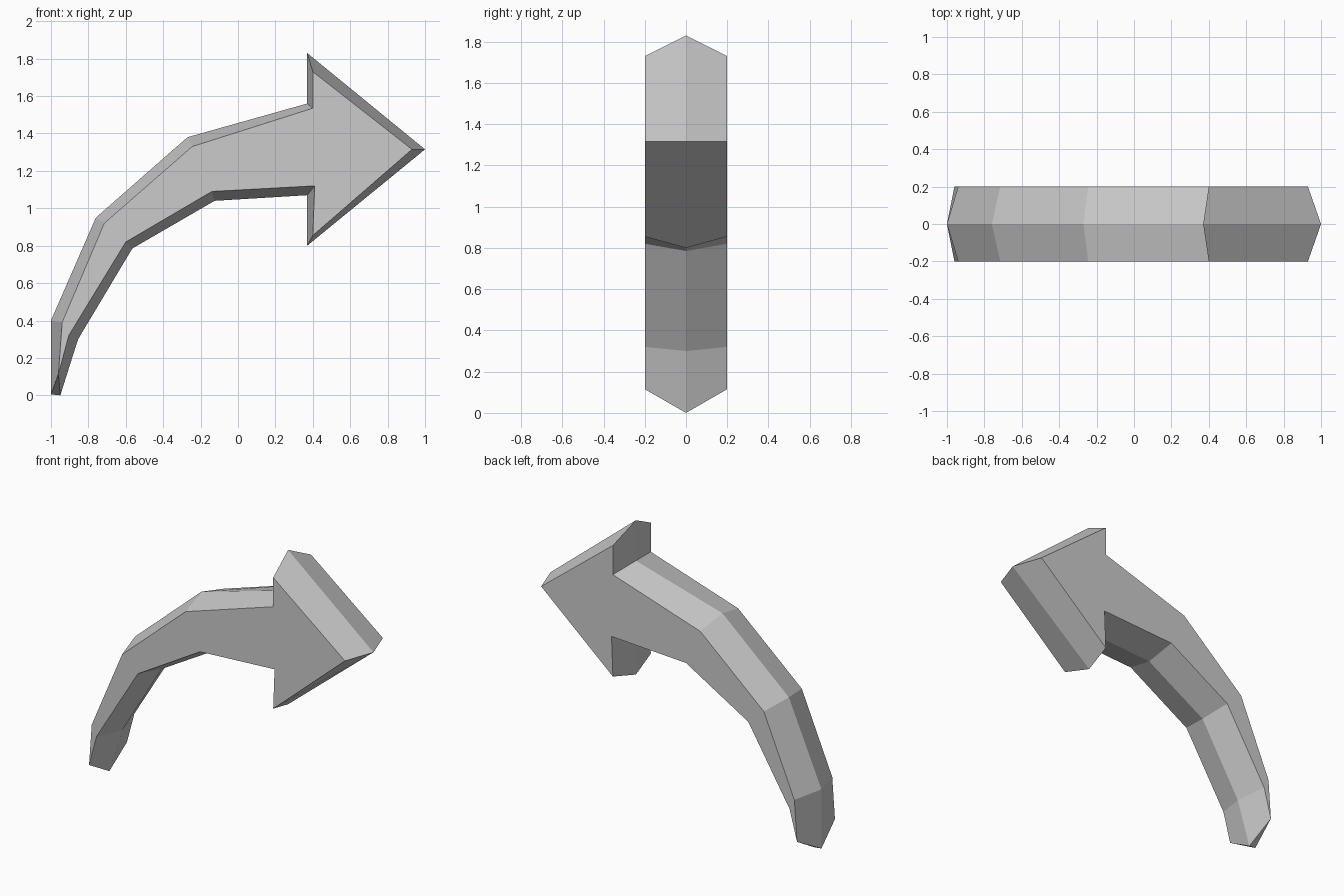
import bpy
import bmesh

cube = bpy.data.objects.get("Cube")
if cube:
    bpy.data.objects.remove(cube, do_unlink=True)

HALF_DEPTH = 0.2

# Outline points: (ridge x, ridge z, face x, face z)
OUTLINE = [
    (-1.0, 0.40, -0.94, 0.39),     # outer bend of the shaft
    (-0.76, 0.95, -0.715, 0.92),
    (-0.27, 1.38, -0.245, 1.33),
    (0.37, 1.56, 0.40, 1.535),     # arrow head
    (0.37, 1.83, 0.40, 1.73),
    (1.0, 1.315, 0.93, 1.315),
    (0.37, 0.80, 0.40, 0.855),
    (0.37, 1.07, 0.41, 1.12),
    (-0.125, 1.04, -0.14, 1.09),   # inner bend of the shaft
    (-0.565, 0.785, -0.60, 0.82),
    (-0.855, 0.30, -0.905, 0.32),
    (-0.95, 0.0, -0.96, 0.115),    # tail, where the face ends in a point
    (-1.0, 0.005, -0.96, 0.115),
]

# Grey surface
grey = bpy.data.materials.new("grey")
grey.use_nodes = True
colour = (0.6, 0.6, 0.6, 1.0)
grey.diffuse_color = colour
grey.node_tree.nodes["Principled BSDF"].inputs["Base Color"].default_value = colour

# Middle ridge loop joined to a flat face on each side
bm = bmesh.new()
ridge = [bm.verts.new((x, 0, z)) for x, z, _, _ in OUTLINE]
count = len(OUTLINE)
for side in (-1, 1):
    rim = [bm.verts.new((x, side * HALF_DEPTH, z)) for _, _, x, z in OUTLINE[:-1]]
    bm.faces.new(rim)
    rim.append(rim[-1])
    for i in range(count):
        j = (i + 1) % count
        corners = [ridge[i], ridge[j], rim[j], rim[i]]
        bm.faces.new(list(dict.fromkeys(corners)))
bmesh.ops.recalc_face_normals(bm, faces=bm.faces)

mesh = bpy.data.meshes.new("curved_arrow")
bm.to_mesh(mesh)
bm.free()
mesh.materials.append(grey)
arrow = bpy.data.objects.new("curved_arrow", mesh)
bpy.context.collection.objects.link(arrow)
